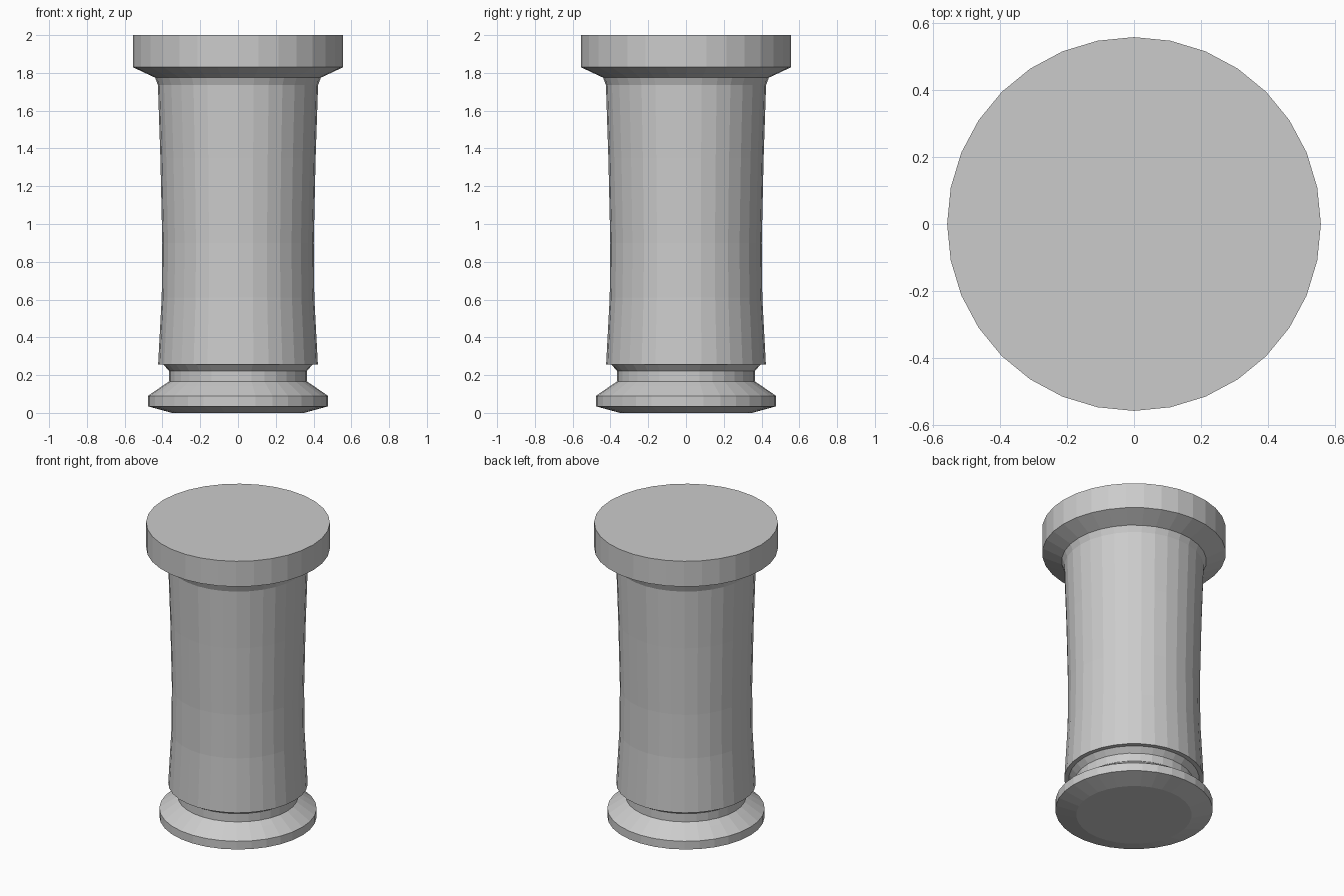
import bpy
import bmesh
from math import cos, sin, tau

SIDES = 32

cube = bpy.data.objects.get("Cube")
if cube:
    bpy.data.objects.remove(cube, do_unlink=True)

stone = bpy.data.materials.new("light_grey_stone")
stone.use_nodes = True
grey = (0.6, 0.6, 0.6, 1)
stone.diffuse_color = grey
stone.node_tree.nodes["Principled BSDF"].inputs["Base Color"].default_value = grey


def lathe(name, profile):
    """Revolve (radius, height) points into a closed, flat-faced solid."""
    bm = bmesh.new()
    rings = [[bm.verts.new((r * cos(tau * i / SIDES), r * sin(tau * i / SIDES), z))
              for i in range(SIDES)] for r, z in profile]
    for low, high in zip(rings, rings[1:]):
        for i in range(SIDES):
            j = (i + 1) % SIDES
            bm.faces.new((low[i], low[j], high[j], high[i]))
    bm.faces.new(rings[0][::-1])
    bm.faces.new(rings[-1])
    mesh = bpy.data.meshes.new(name)
    bm.to_mesh(mesh)
    bm.free()
    mesh.materials.append(stone)
    obj = bpy.data.objects.new(name, mesh)
    bpy.context.collection.objects.link(obj)
    return obj


# One continuous outline, bottom to top
base = [(0.35, 0), (0.477, 0.035), (0.477, 0.09), (0.40, 0.143), (0.364, 0.167)]
neck = [(0.364, 0.222), (0.395, 0.255)]
shaft = [(0.423, 0.255), (0.404, 0.61), (0.401, 0.9), (0.411, 1.35), (0.424, 1.735)]
capital = [(0.439, 1.775), (0.557, 1.83), (0.557, 2.0)]

lathe("column", base + neck + shaft + capital)
